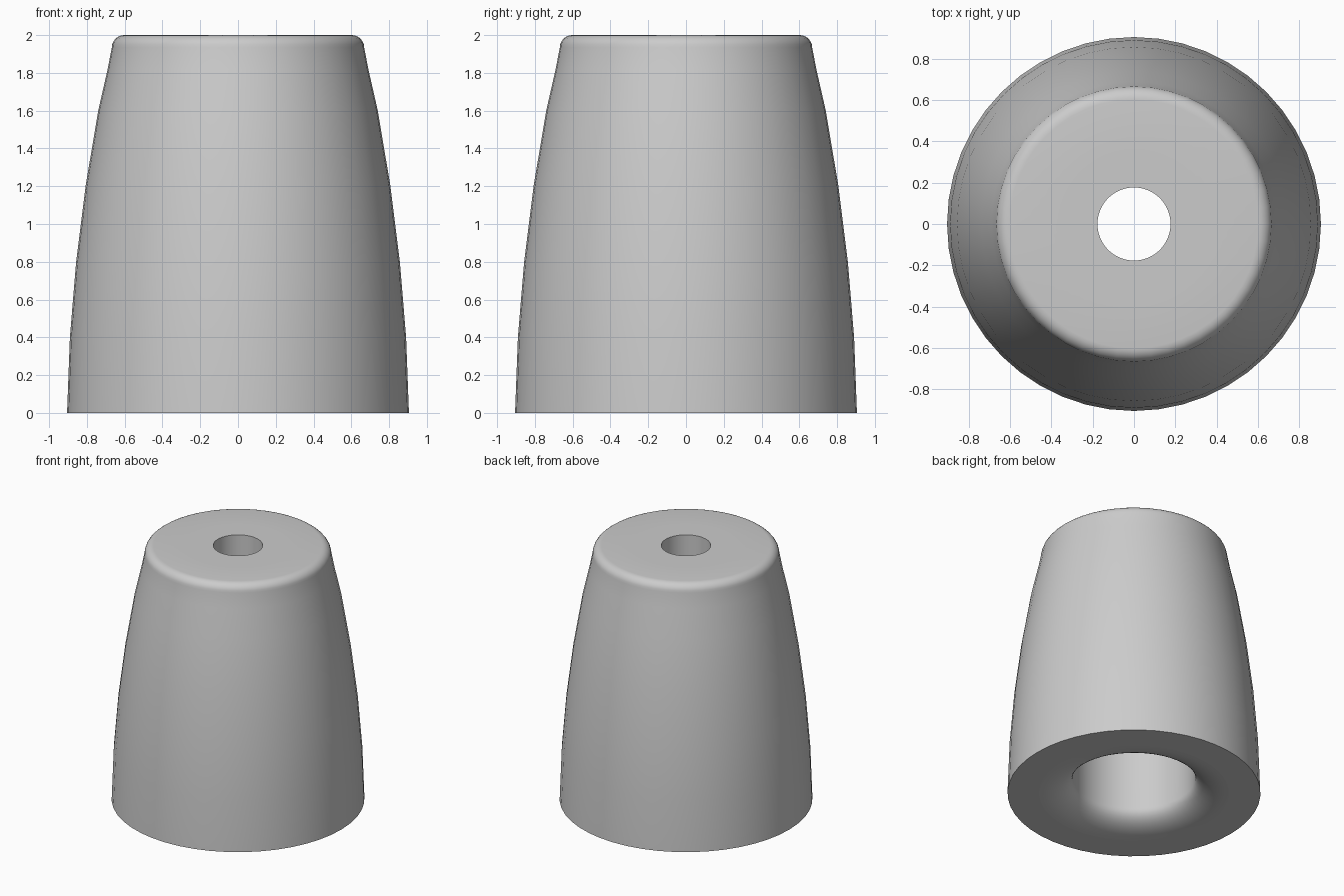
import bpy
import bmesh
import math
from mathutils import Vector

cube = bpy.data.objects.get("Cube")
if cube:
    bpy.data.objects.remove(cube, do_unlink=True)

SEGMENTS = 48
TOP = 2.0
SEAM_TOP = 0.357      # radius where the insert meets the body on top
SEAM_BOTTOM = 0.68    # radius where the flared mouth begins
HOLE = 0.177
BORE = 0.44
MOUTH_DEPTH = 0.13
CEILING = 1.7

grey = bpy.data.materials.new("soft grey")
colour = (0.6, 0.6, 0.6, 1.0)
grey.diffuse_color = colour
grey.use_nodes = True
grey.node_tree.nodes["Principled BSDF"].inputs["Base Color"].default_value = colour


def arc(centre_r, centre_z, size_r, size_z, start, end, steps):
    """Points on an elliptical arc, as (radius, height)."""
    points = []
    for i in range(steps + 1):
        a = math.radians(start + (end - start) * i / steps)
        points.append((centre_r + size_r * math.cos(a), centre_z + size_z * math.sin(a)))
    return points


def lathe(name, profile):
    """Spin a (radius, height) profile around the z axis."""
    bm = bmesh.new()
    verts = [bm.verts.new((r, 0, z)) for r, z in profile]
    edges = [bm.edges.new(pair) for pair in zip(verts, verts[1:])]
    bmesh.ops.spin(bm, geom=verts + edges, cent=(0, 0, 0), axis=(0, 0, 1),
                   angle=math.tau, steps=SEGMENTS, use_duplicate=False)
    bmesh.ops.remove_doubles(bm, verts=bm.verts, dist=0.0001)

    # Profiles run up the outside and down the inside, so normals point left-hand out
    bm.normal_update()
    (r0, z0), (r1, z1) = profile[0], profile[1]
    wanted = Vector((z1 - z0, 0, r0 - r1))
    first = min(bm.faces, key=lambda f: (f.calc_center_median()
                - Vector(((r0 + r1) / 2, 0, (z0 + z1) / 2))).length)
    if first.normal.dot(wanted) < 0:
        bmesh.ops.reverse_faces(bm, faces=bm.faces)

    mesh = bpy.data.meshes.new(name)
    bm.to_mesh(mesh)
    bm.free()
    mesh.materials.append(grey)
    obj = bpy.data.objects.new(name, mesh)
    bpy.context.collection.objects.link(obj)
    bpy.ops.object.select_all(action="DESELECT")
    obj.select_set(True)
    bpy.context.view_layer.objects.active = obj
    bpy.ops.object.shade_smooth_by_angle(angle=math.radians(30))
    return obj


# Tapered outer body: flat base ring, bowed wall, rounded shoulder, flat top ring
wall = [(0.905, 0), (0.89, 0.4), (0.857, 0.8), (0.807, 1.2), (0.74, 1.6), (0.69, 1.82)]
shoulder = arc(0.602, 1.935, 0.066, 0.065, 0, 90, 6)
lathe("outer_body", [(SEAM_BOTTOM, 0)] + wall + shoulder + [(SEAM_TOP, TOP)])

# Inner sleeve: top disc with a through hole, wide bore and flared mouth
mouth = arc(SEAM_BOTTOM, MOUTH_DEPTH, SEAM_BOTTOM - BORE, MOUTH_DEPTH, 180, 270, 10)
lathe("inner_sleeve", [(SEAM_TOP, TOP), (HOLE, TOP), (HOLE, CEILING), (BORE, CEILING)] + mouth)
